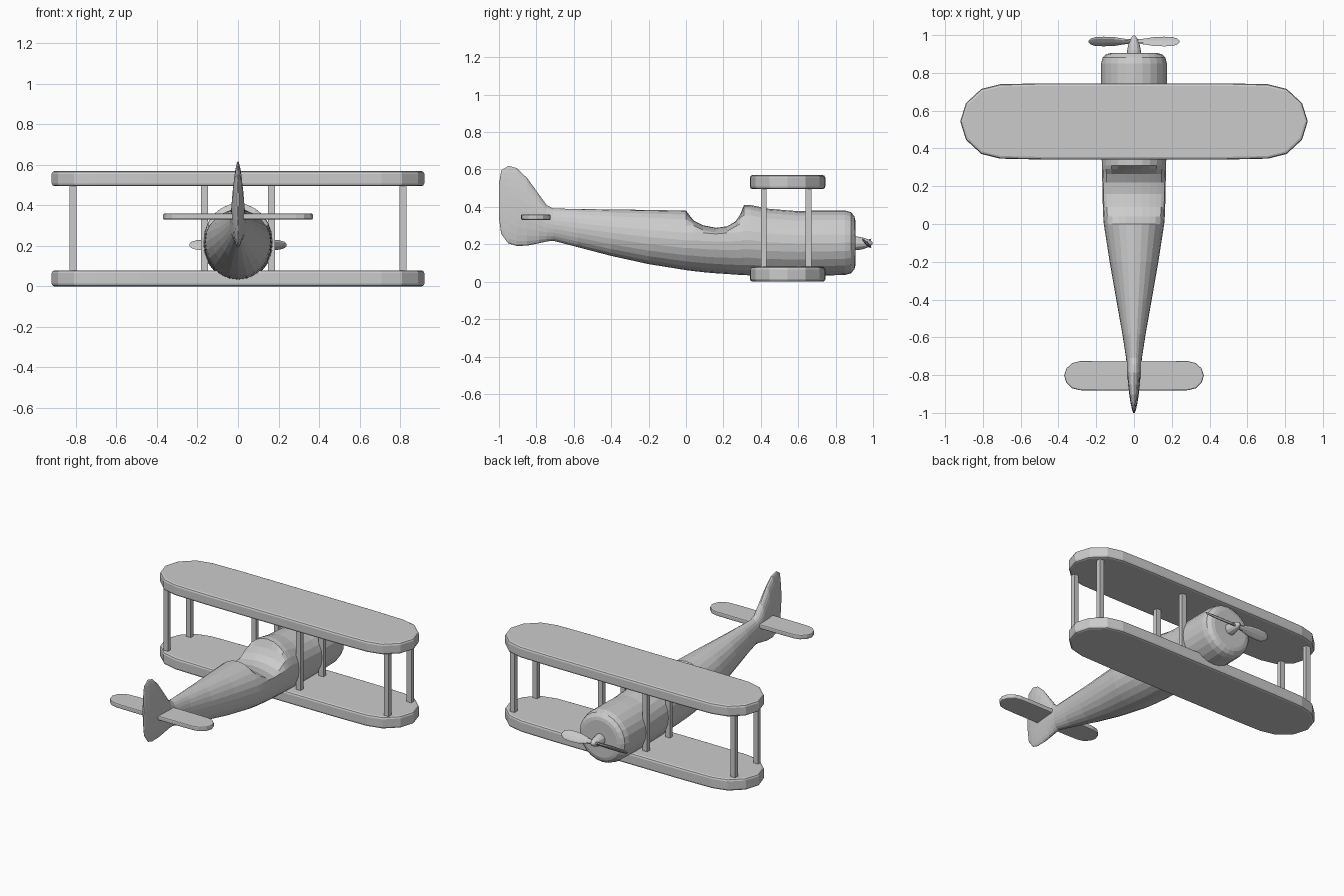
import bpy, bmesh, math
from mathutils import Matrix

if "Cube" in bpy.data.objects:
    bpy.data.objects.remove(bpy.data.objects["Cube"])

grey = bpy.data.materials.new("plain grey")
grey.diffuse_color = (0.6, 0.6, 0.6, 1)
grey.use_nodes = True
grey.node_tree.nodes["Principled BSDF"].inputs["Base Color"].default_value = grey.diffuse_color


def finish(name, bm, bevel=0):
    bmesh.ops.recalc_face_normals(bm, faces=bm.faces)
    me = bpy.data.meshes.new(name)
    bm.to_mesh(me)
    bm.free()
    me.materials.append(grey)
    ob = bpy.data.objects.new(name, me)
    bpy.context.collection.objects.link(ob)
    if bevel:
        m = ob.modifiers.new("soft edge", 'BEVEL')
        m.width, m.segments, m.limit_method = bevel, 2, 'ANGLE'
        m.angle_limit = math.radians(40)
    return ob


def loft(bm, rings):
    rows = [[bm.verts.new(p) for p in r] for r in rings]
    n = len(rows[0])
    for a, b in zip(rows, rows[1:]):
        for i in range(n):
            bm.faces.new((a[i], a[(i + 1) % n], b[(i + 1) % n], b[i]))
    bm.faces.new(rows[0])
    bm.faces.new(rows[-1])


def wing(name, half_span, y, half_chord, z0, z1, bevel):
    # (distance from tip, half width), both relative to half chord
    tip = [(0, 0), (.15, .48), (.55, .85), (1.05, .975), (2.2, 1)]
    quarter = [(half_span - d * half_chord, w * half_chord) for d, w in tip]
    right = [(x, -w) for x, w in quarter[:0:-1]] + quarter
    outline = right + [(-x, -w) for x, w in right]
    bm = bmesh.new()
    loft(bm, [[(x, y + w, z) for x, w in outline] for z in (z0, z1)])
    return finish(name, bm, bevel)


# Fuselage with tail fin: y, bottom z, top z, half width
stations = [
    (-1.0, .34, .52, .004), (-.988, .255, .595, .009), (-.95, .205, .62, .018),
    (-.905, .191, .607, .025), (-.85, .193, .555, .031), (-.785, .206, .465, .036),
    (-.745, .215, .41, .039), (-.71, .219, .391, .042), (-.58, .185, .389, .062),
    (-.4, .138, .386, .094), (-.2, .094, .384, .129), (0, .062, .38, .16),
    (.04, .057, .385, .163), (.09, .051, .385, .165), (.16, .045, .385, .167),
    (.22, .041, .39, .168), (.265, .038, .395, .169), (.29, .036, .4, .17),
    (.31, .035, .41, .17), (.345, .034, .41, .171), (.44, .032, .39, .172),
    (.6, .032, .377, .173), (.7, .032, .381, .174), (.85, .036, .381, .174),
    (.882, .045, .372, .166), (.9, .066, .35, .145), (.905, .085, .33, .122)]
# Cockpit opening: y -> height of the scooped saddle
scoop = {.04: .327, .09: .302, .16: .288, .22: .296, .265: .322, .29: .36}
SIDES = 24
rings = []
for y, zb, zt, w in stations:
    ring = []
    for i in range(SIDES):
        a = 2 * math.pi * i / SIDES
        x, z = w * math.cos(a), (zb + zt) / 2 + (zt - zb) / 2 * math.sin(a)
        if y in scoop:
            z = min(z, scoop[y] - .035 * (x / w) ** 2)
        ring.append((x, y, z))
    rings.append(ring)
bm = bmesh.new()
loft(bm, rings)
finish("fuselage", bm)

# Wings and tailplane
wing("lower_wing", .92, .543, .202, 0, .08, .014)
wing("upper_wing", .92, .543, .202, .495, .57, .014)
wing("tailplane", .37, -.803, .079, .33, .36, .007)

# Struts between the wings
for x in (-.815, -.165, .165, .815):
    for y in (.415, .655):
        bm = bmesh.new()
        bmesh.ops.create_cube(bm, size=1)
        bm.transform(Matrix.Translation((x, y, .29)) @ Matrix.Diagonal((.034, .03, .46, 1)))
        finish("wing_strut", bm)

# Propeller hub
HZ = .205
profile = [(.89, .038), (.92, .036), (.95, .03), (.975, .021), (.993, .01), (.998, .003)]
bm = bmesh.new()
loft(bm, [[(r * math.cos(k * math.pi / 6), y, HZ + r * math.sin(k * math.pi / 6))
           for k in range(12)] for y, r in profile])
finish("propeller_hub", bm)

# Two pitched blades: x, half chord, half thickness
blade = [(.005, .014, .009), (.05, .02, .009), (.1, .032, .008), (.16, .036, .007),
         (.205, .033, .006), (.23, .022, .005), (.24, .008, .003)]
for turn in (0, math.pi):
    bm = bmesh.new()
    loft(bm, [[(x, t * math.sin(k * math.pi / 4), c * math.cos(k * math.pi / 4))
               for k in range(8)] for x, c, t in blade])
    bm.transform(Matrix.Translation((0, .966, HZ)) @ Matrix.Rotation(turn, 4, 'Y')
                 @ Matrix.Rotation(math.radians(45), 4, 'X'))
    finish("propeller_blade", bm)
